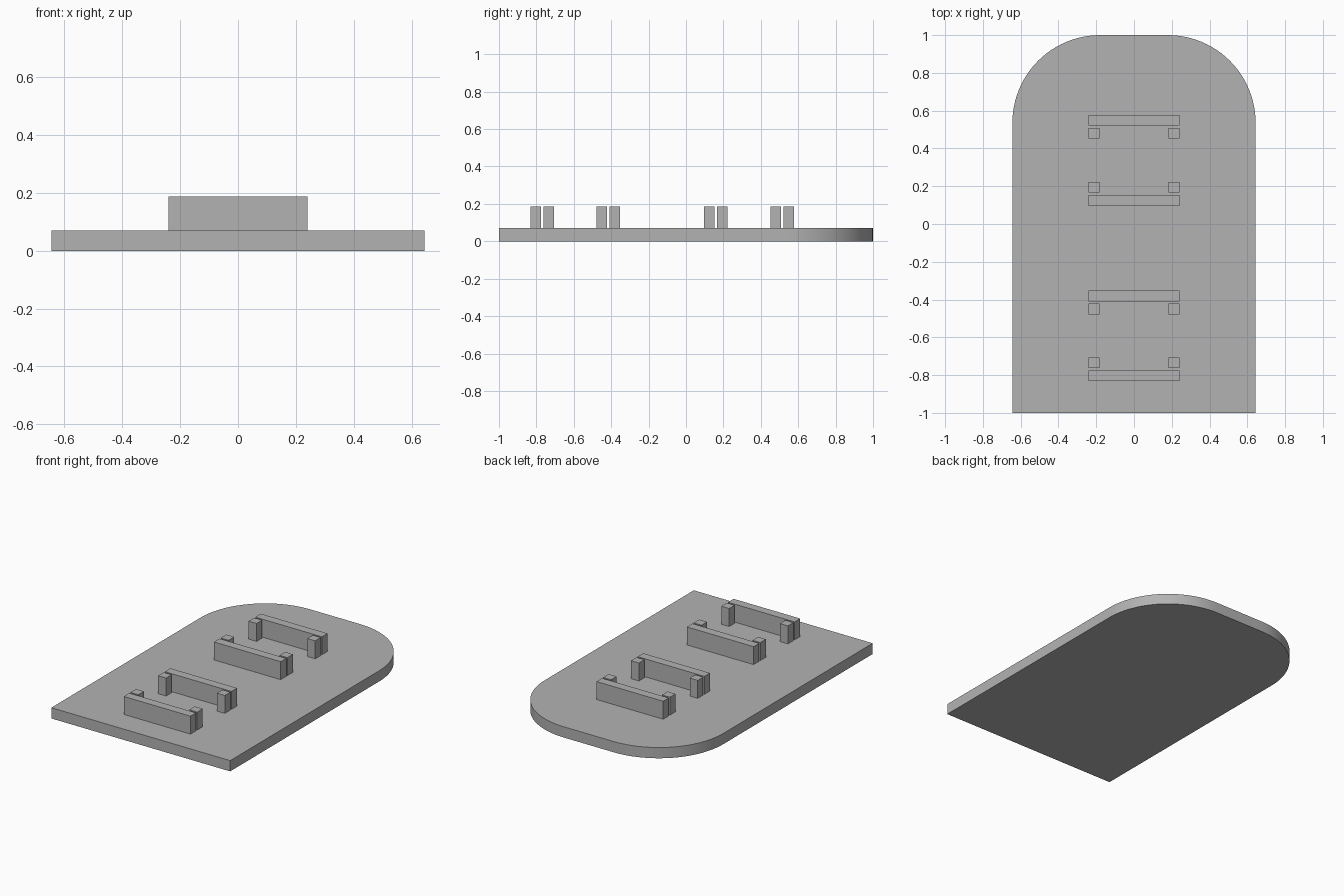
import bpy, bmesh, math

cube = bpy.data.objects.get("Cube")
if cube:
    bpy.data.objects.remove(cube, do_unlink=True)

# One plain grey for everything
grey = bpy.data.materials.new("plain grey")
grey.use_nodes = True
colour = (0.45, 0.45, 0.45, 1)
grey.diffuse_color = colour
grey.node_tree.nodes["Principled BSDF"].inputs["Base Color"].default_value = colour

HALF_W, BASE_H, TOP = 0.644, 0.07, 0.187
RADIUS, STEPS = 0.465, 24
THICK, BAR_HALF, POST_GAP = 0.057, 0.24, 0.069


def add_object(name, bm):
    bmesh.ops.recalc_face_normals(bm, faces=bm.faces)
    mesh = bpy.data.meshes.new(name)
    bm.to_mesh(mesh)
    bm.free()
    mesh.materials.append(grey)
    obj = bpy.data.objects.new(name, mesh)
    bpy.context.collection.objects.link(obj)
    return obj


def block(name, x, y, width):
    bm = bmesh.new()
    bmesh.ops.create_cube(bm, size=1)
    bmesh.ops.scale(bm, vec=(width, THICK, TOP - BASE_H), verts=bm.verts)
    bmesh.ops.translate(bm, vec=(x, y, (TOP + BASE_H) / 2), verts=bm.verts)
    return add_object(name, bm)


# Base plate: square front corners, rounded back corners
outline = [(-HALF_W, -1), (HALF_W, -1)]
for side, start in ((1, 0), (-1, math.pi / 2)):
    for i in range(STEPS + 1):
        a = start + math.pi / 2 * i / STEPS
        outline.append((side * (HALF_W - RADIUS) + RADIUS * math.cos(a),
                        1 - RADIUS + RADIUS * math.sin(a)))
bm = bmesh.new()
face = bm.faces.new([bm.verts.new((x, y, 0)) for x, y in outline])
up = bmesh.ops.extrude_face_region(bm, geom=[face])["geom"]
bmesh.ops.translate(bm, vec=(0, 0, BASE_H),
                    verts=[v for v in up if isinstance(v, bmesh.types.BMVert)])
base = add_object("base_plate", bm)
bpy.context.view_layer.objects.active = base
base.select_set(True)
bpy.ops.object.shade_smooth_by_angle(angle=math.radians(30))
base.select_set(False)

# Four slotted holders: a long bar with two posts on its inner side
for label, y, inward in (("front_outer", -0.803, 1), ("front_inner", -0.381, -1),
                         ("back_inner", 0.125, 1), ("back_outer", 0.549, -1)):
    block(label + "_bar", 0, y, 2 * BAR_HALF)
    for side, s in (("left", 1), ("right", -1)):
        block(f"{label}_post_{side}", s * (BAR_HALF - THICK / 2),
              y + inward * POST_GAP, THICK)
